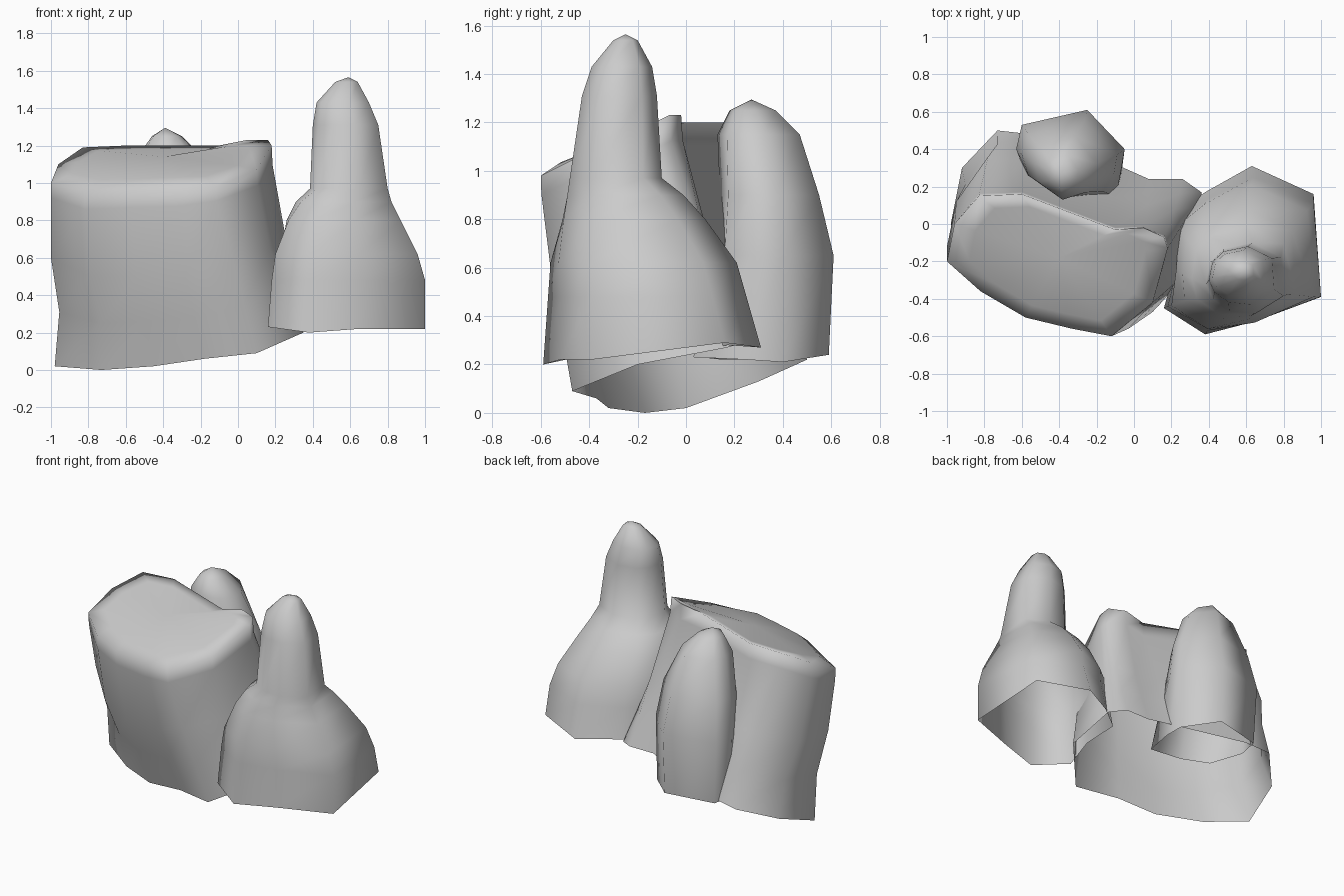
import bpy, bmesh, math

if "Cube" in bpy.data.objects:
    bpy.data.objects.remove(bpy.data.objects["Cube"])


def loft(name, rings, tip):
    """Skin matching rings of points, close the top at a tip, leave the base open."""
    bm = bmesh.new()
    rows = [[bm.verts.new(p) for p in ring] for ring in rings]
    n = len(rows[0])
    for a, b in zip(rows, rows[1:]):
        for i in range(n):
            j = (i + 1) % n
            bm.faces.new((a[i], a[j], b[j], b[i]))
    t = bm.verts.new(tip)
    for i in range(n):
        bm.faces.new((rows[-1][i], rows[-1][(i + 1) % n], t))
    me = bpy.data.meshes.new(name)
    bm.to_mesh(me)
    bm.free()
    ob = bpy.data.objects.new(name, me)
    bpy.context.collection.objects.link(ob)
    bpy.ops.object.select_all(action='DESELECT')
    ob.select_set(True)
    bpy.context.view_layer.objects.active = ob
    bpy.ops.object.shade_smooth_by_angle(angle=math.radians(110))
    return ob


def fit_rings(base, boxes):
    """Base outline fitted to each (z, x0, x1, y0, y1, roundness) box, blended to an ellipse."""
    def unit(vals):
        lo, hi = min(vals), max(vals)
        return [2 * (v - lo) / (hi - lo) - 1 for v in vals]

    us, vs = unit([p[0] for p in base]), unit([p[1] for p in base])
    rings = [base]
    for z, x0, x1, y0, y1, k in boxes:
        pts = []
        for u, v in zip(us, vs):
            f = 1 - k + k / math.hypot(u, v)
            pts.append((u * f, v * f))
        a, b = unit([p[0] for p in pts]), unit([p[1] for p in pts])
        rings.append([((x0 + x1 + u * (x1 - x0)) / 2, (y0 + y1 + v * (y1 - y0)) / 2, z)
                      for u, v in zip(a, b)])
    return rings


def between(a, b, txy, tz):
    """Ring part way from ring a to ring b."""
    return [tuple(p[k] + (q[k] - p[k]) * (txy if k < 2 else tz) for k in range(3))
            for p, q in zip(a, b)]


# Broad flat-topped rock leaning forward: base rim, waist, lip
rim = [(-.98, 0, .02), (-.73, -.17, 0), (-.45, -.32, .02), (-.18, -.37, .06),
       (.1, -.47, .09), (.35, -.2, .2), (.36, .17, .27), (.26, .24, .29),
       (.08, .24, .29), (-.1, .32, .27), (-.55, .48, .24), (-.73, .5, .22), (-.92, .3, .13)]
waist = [(-1, -.12, .6), (-.79, -.32, .5), (-.54, -.45, .5), (-.28, -.5, .5),
         (-.03, -.56, .6), (.17, -.36, .65), (.26, 0, .68), (.22, .08, .7),
         (.07, .1, .7), (-.1, .14, .7), (-.58, .33, .7), (-.78, .36, .7), (-.95, .12, .6)]
lip = [(-1, -.2, 1), (-.82, -.36, .95), (-.58, -.5, .96), (-.33, -.56, .97),
       (-.12, -.6, .98), (.1, -.42, 1.07), (.18, -.13, 1.2), (.16, -.07, 1.23),
       (.05, -.02, 1.23), (-.1, -.03, 1.2), (-.6, .16, 1.2), (-.83, .15, 1.19), (-.96, 0, 1.1)]
ankle = [(x * .965 if x < -.6 else x, y, z) for x, y, z in between(rim, waist, .5, .5)]
brow = between(lip, waist, .06, .2)
mid = (-.4, -.18, 1.14)
crown = between(lip, [mid] * len(lip), .2, .35)
loft("flat_topped_rock", [rim, ankle, waist, brow, lip, crown], mid)

# Tall spire with a flared foot
foot = [(.16, -.45, .23), (.38, -.59, .2), (.65, -.52, .22), (1, -.39, .22),
        (.96, .16, .29), (.63, .31, .27), (.38, .17, .28), (.23, .06, .26), (.23, -.2, .25)]
loft("spire_rock", fit_rings(foot, [
    (.48, .18, 1, -.57, .25, .1), (.62, .2, .96, -.56, .21, .3),
    (.8, .26, .87, -.51, .08, .6), (.9, .31, .82, -.49, -.01, .8),
    (.97, .385, .8, -.48, -.1, 1), (1.31, .4, .75, -.43, -.12, 1),
    (1.43, .42, .7, -.39, -.14, 1), (1.54, .52, .64, -.3, -.2, 1)]), (.59, -.25, 1.565))

# Rounded pillar behind
foot = [(-.6, .38, .22), (-.52, .15, .22), (-.35, .06, .23), (-.12, .03, .23),
        (-.07, .25, .22), (-.06, .4, .21), (-.25, .59, .24), (-.58, .52, .23)]
belly = [(-.63, .4, .65), (-.58, .27, .65), (-.37, .13, .65), (-.13, .16, .65),
         (-.07, .28, .65), (-.05, .4, .65), (-.25, .61, .65), (-.6, .53, .65)]
loft("back_pillar_rock", [foot] + fit_rings(belly, [
    (.9, -.6, -.09, .14, .55, .4), (1.15, -.53, -.2, .13, .47, 1),
    (1.25, -.46, -.3, .18, .37, 1)]), (-.39, .27, 1.295))
